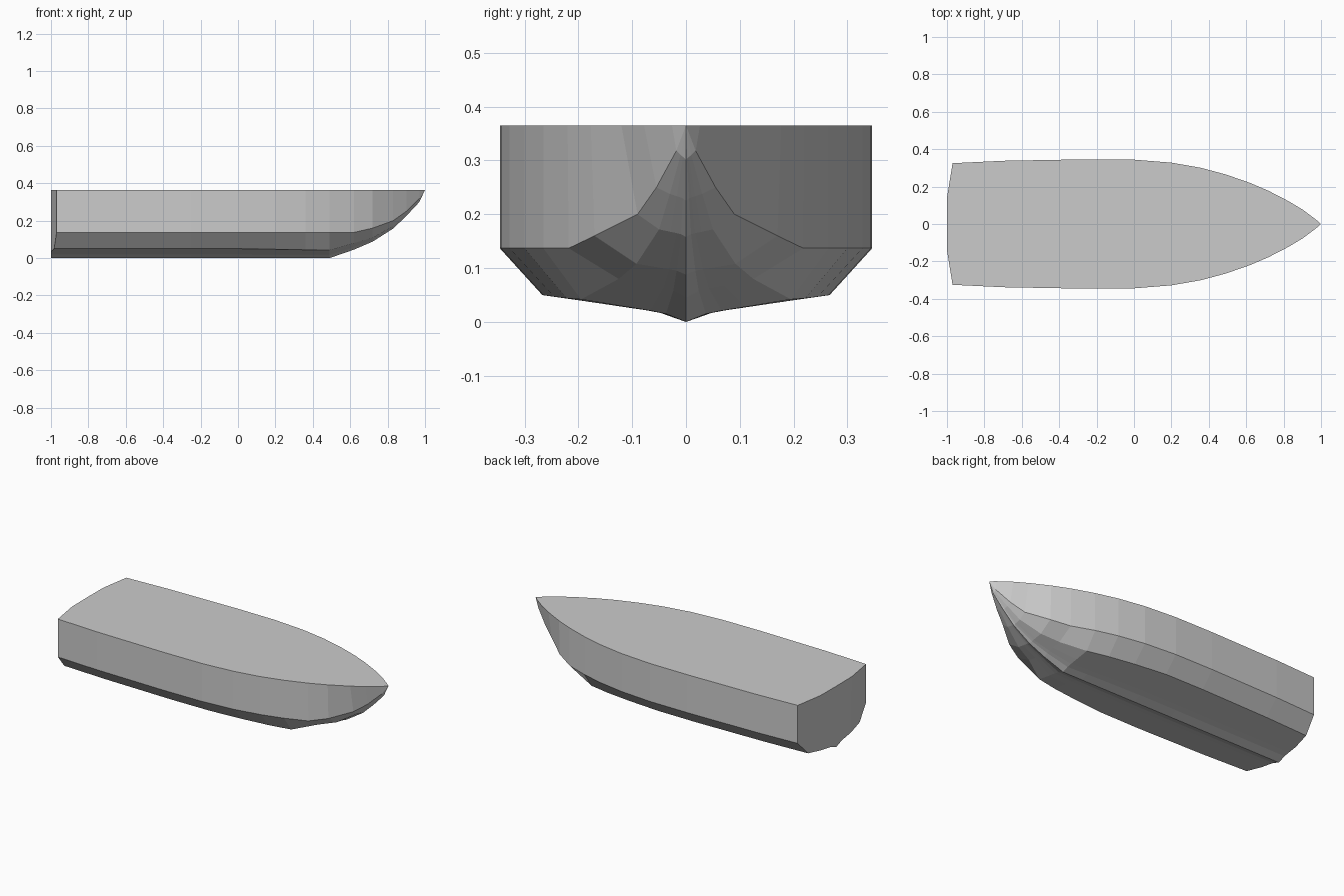
import bpy, bmesh

if "Cube" in bpy.data.objects:
    bpy.data.objects.remove(bpy.data.objects["Cube"])

DECK = 0.365
# hull stations: x, deck y, chine y, chine z, lower chine y, lower chine z, keel z
STATIONS = [
    (-0.97, .325, .325, .137, .245, .050, .0),
    (-0.70, .338, .338, .137, .258, .050, .0),
    (-0.25, .346, .346, .137, .267, .050, .0),
    (0.00, .344, .344, .137, .265, .050, .0),
    (0.20, .328, .328, .137, .245, .047, .0),
    (0.36, .300, .300, .137, .222, .044, .0),
    (0.49, .265, .265, .137, .195, .042, .0),
    (0.62, .220, .218, .137, .125, .080, .045),
    (0.72, .177, .170, .160, .092, .108, .088),
    (0.83, .120, .090, .200, .050, .172, .158),
    (0.90, .078, .055, .250, .030, .238, .225),
    (0.97, .026, .018, .318, .010, .310, .300),
    (1.00, .0, .0, DECK, .0, DECK, DECK),
]


def section(x, dy, cy, cz, ly, lz, kz):
    """Half cross-section from keel, over the chines, to the deck centre."""
    pts = [(f * ly, kz + g * (lz - kz))
           for f, g in ((0, 0), (.19, .36), (.34, .5), (.57, .67), (1, 1))]
    pts += [(cy, cz), (dy, DECK), (.46 * dy, DECK), (0, DECK)]
    return [(x, y, z) for y, z in pts]


bm = bmesh.new()
rings = []
for i, st in enumerate(STATIONS):
    pts = section(*st)
    if i == 0:
        # angled outer panels of the transom
        pts = [(-1 + .03 * max(0, y - .14) / .185, y, z) for _, y, z in pts]
    rings.append([bm.verts.new(p) for p in pts])

# hull skin and deck
for a, b in zip(rings, rings[1:]):
    for j in range(len(a) - 1):
        bm.faces.new((a[j], b[j], b[j + 1], a[j + 1]))
# transom: flat middle and angled outer panel
s = rings[0]
bm.faces.new([s[0], s[1], s[2], s[3], s[7], s[8]])
bm.faces.new([s[3], s[4], s[5], s[6], s[7]])

bmesh.ops.remove_doubles(bm, verts=bm.verts, dist=1e-4)
bmesh.ops.recalc_face_normals(bm, faces=bm.faces)
# the half shell is open on the centre plane, so make sure the deck faces up
bm.faces.ensure_lookup_table()
deck = [f for f in bm.faces if all(abs(v.co.z - DECK) < 1e-5 for v in f.verts)]
if deck[0].normal.z < 0:
    bmesh.ops.reverse_faces(bm, faces=bm.faces)

me = bpy.data.meshes.new("boat_hull")
bm.to_mesh(me)
bm.free()
hull = bpy.data.objects.new("boat_hull", me)
bpy.context.collection.objects.link(hull)

# port side
mirror = hull.modifiers.new("mirror", 'MIRROR')
mirror.use_axis = (False, True, False)
mirror.use_clip = True
mirror.merge_threshold = 1e-4
